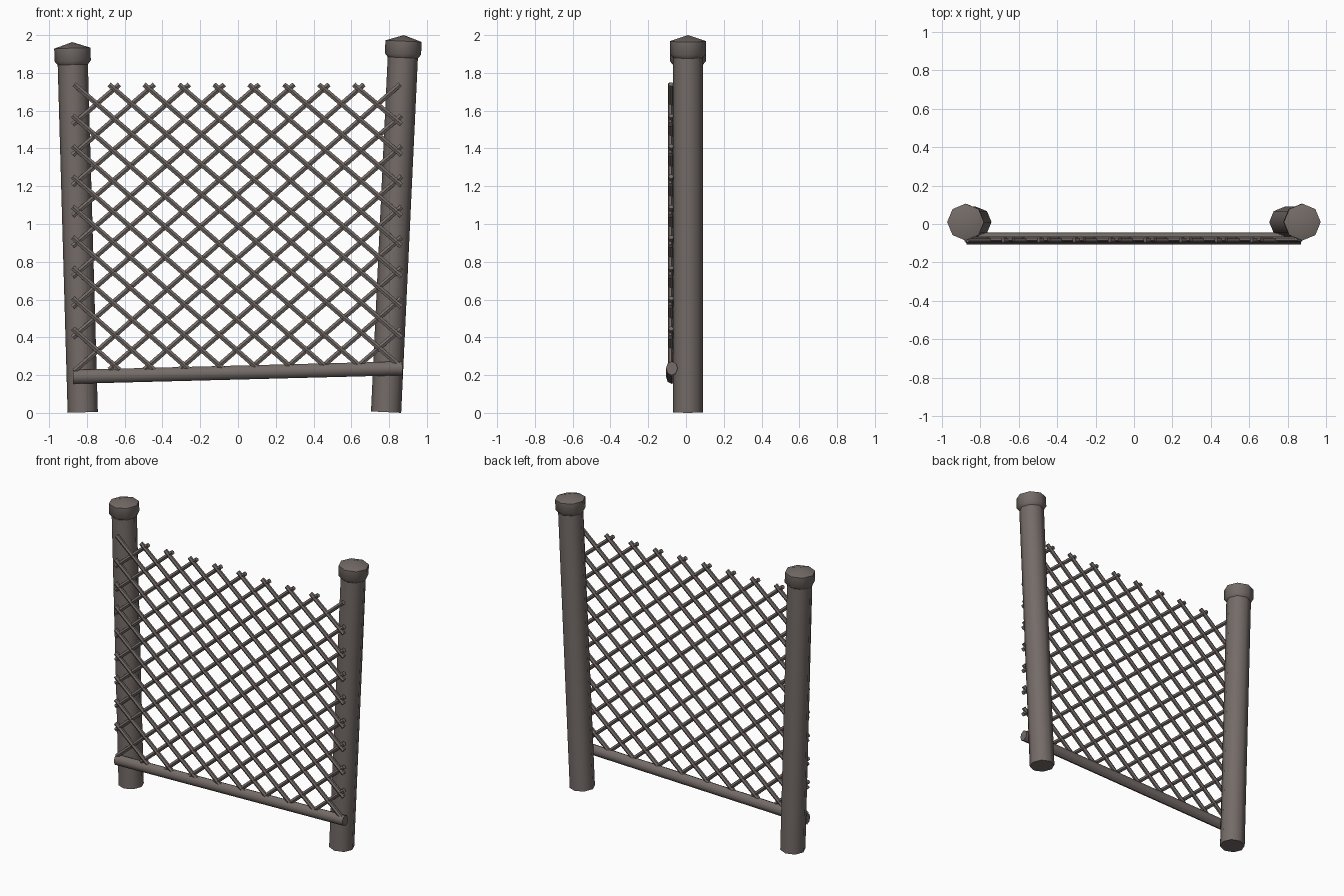
import bpy, bmesh, math
from mathutils import Vector

if "Cube" in bpy.data.objects:
    bpy.data.objects.remove(bpy.data.objects["Cube"])

wood = bpy.data.materials.new("weathered_wood")
wood.diffuse_color = (0.175, 0.148, 0.138, 1)
wood.use_nodes = True
wood.node_tree.nodes["Principled BSDF"].inputs["Base Color"].default_value = wood.diffuse_color


def add_rod(bm, a, b, profile, sides, squash=1.0):
    """Sweep a (distance, radius, from_end) profile along the axis a-b."""
    a, b = Vector(a), Vector(b)
    length = (b - a).length
    d = (b - a).normalized()
    u = Vector((0, 1, 0))
    v = d.cross(u).normalized()
    u = v.cross(d)
    rings = []
    for t, r, from_end in profile:
        c = a + d * (length - t if from_end else t)
        if r == 0:
            rings.append([bm.verts.new(c)])
        else:
            rings.append([bm.verts.new(c + u * r * squash * math.cos(i * math.tau / sides)
                                       + v * r * math.sin(i * math.tau / sides))
                          for i in range(sides)])
    bm.faces.new(rings[0])
    for lo, hi in zip(rings, rings[1:]):
        for i in range(sides):
            j = (i + 1) % sides
            if len(hi) == 1:
                bm.faces.new((lo[i], lo[j], hi[0]))
            else:
                bm.faces.new((lo[i], lo[j], hi[j], hi[i]))
    if len(rings[-1]) > 1:
        bm.faces.new(rings[-1])


def finish(bm, name):
    bmesh.ops.recalc_face_normals(bm, faces=bm.faces)
    me = bpy.data.meshes.new(name)
    bm.to_mesh(me)
    bm.free()
    ob = bpy.data.objects.new(name, me)
    bpy.context.collection.objects.link(ob)
    me.materials.append(wood)
    bpy.ops.object.select_all(action='DESELECT')
    ob.select_set(True)
    bpy.context.view_layer.objects.active = ob
    bpy.ops.object.shade_smooth_by_angle(angle=math.radians(46))


# leaning posts with pointed caps
POST_Y = 0.01
for side, foot, tip in (("left", (-0.822, 0.003), (-0.878, 1.963)),
                        ("right", (0.784, 0.004), (0.878, 2.0))):
    a = (foot[0], POST_Y, foot[1])
    b = (tip[0], POST_Y, tip[1])
    bm = bmesh.new()
    add_rod(bm, a, b, [(0, 0.08, False), (0.07, 0.08, True)], 8)
    finish(bm, side + "_post")
    bm = bmesh.new()
    add_rod(bm, a, b, [(0.122, 0.078, True), (0.1, 0.096, True),
                       (0.032, 0.096, True), (0, 0, True)], 8)
    finish(bm, side + "_post_cap")

# sloping bottom rail
bm = bmesh.new()
add_rod(bm, (-0.873, -0.075, 0.191), (0.87, -0.075, 0.236),
        [(0, 0.037, False), (0, 0.037, True)], 8, 0.84)
finish(bm, "bottom_rail")

# lattice: end crossings along the four edges
N = 8
top = [(-0.655 + 0.185 * k, 1.715) for k in range(N)]
bottom = [(x, 0.252) for x, _ in top]
left = [(-0.848, 1.55 - 0.161 * k) for k in range(N)]
right = [(0.838, z) for _, z in left]
rising = [(left[k], top[k]) for k in range(N)] + [(bottom[k], right[k]) for k in range(N)]
falling = [(left[k], bottom[N - 1 - k]) for k in range(N)] + \
          [(top[k], right[N - 1 - k]) for k in range(N)]
rising.append(((-0.84, 0.245), (0.832, 1.716)))
falling.append(((-0.84, 1.716), (0.832, 0.27)))

for name, bars, y in (("rising_lattice_bars", rising, -0.079),
                      ("falling_lattice_bars", falling, -0.083)):
    bm = bmesh.new()
    for p, q in bars:
        p, q = Vector((p[0], y, p[1])), Vector((q[0], y, q[1]))
        e = (q - p).normalized() * 0.036
        add_rod(bm, p - e, q + e, [(0, 0.015, False), (0, 0.015, True)], 6, 0.9)
    finish(bm, name)
